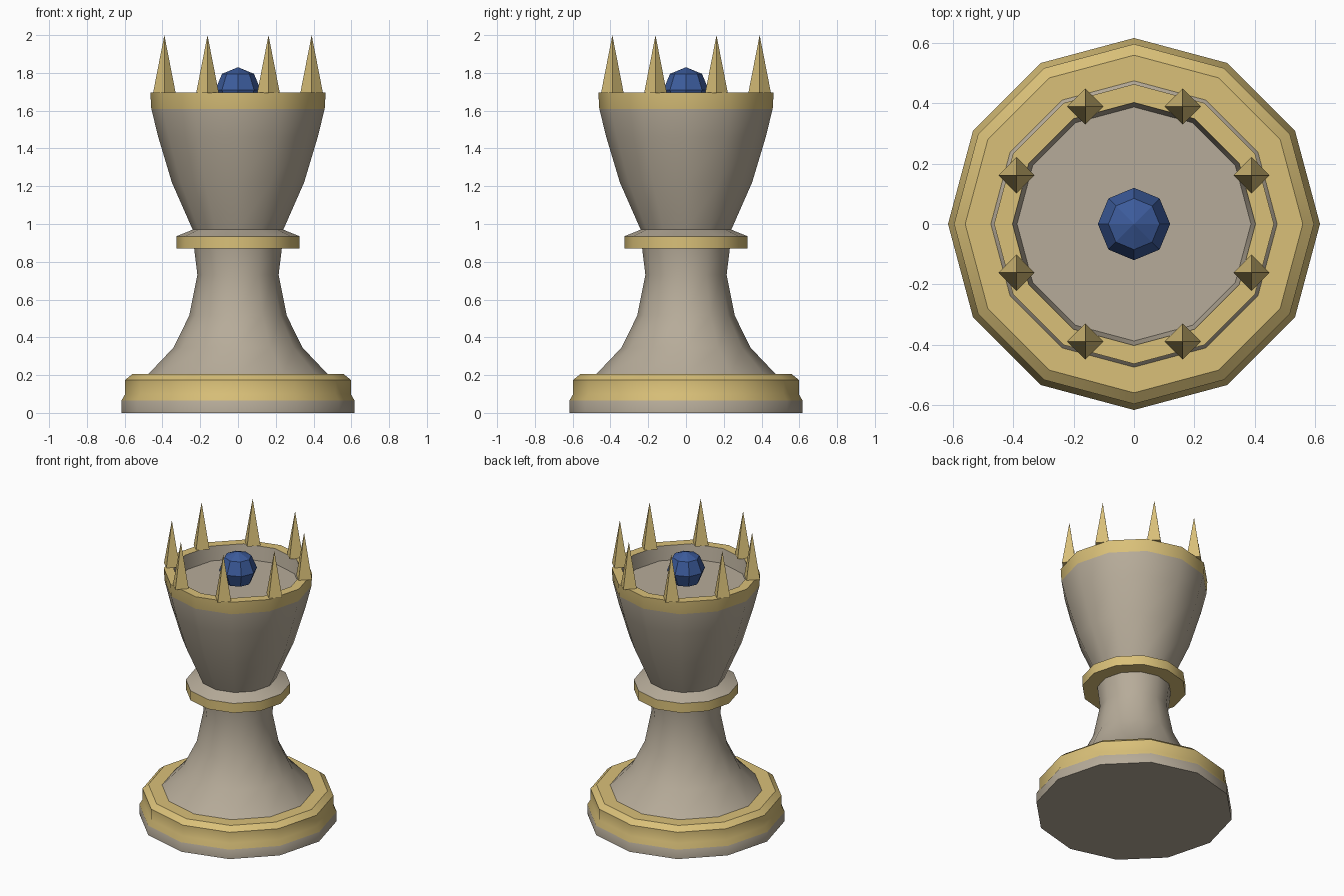
import bpy, bmesh, math

if "Cube" in bpy.data.objects:
    bpy.data.objects.remove(bpy.data.objects["Cube"])


def material(name, color):
    m = bpy.data.materials.new(name)
    m.diffuse_color = (*color, 1)
    m.use_nodes = True
    m.node_tree.nodes["Principled BSDF"].inputs["Base Color"].default_value = m.diffuse_color
    return m


stone = material("warm grey stone", (0.47, 0.41, 0.32))
gold = material("pale gold", (0.70, 0.53, 0.19))
blue = material("blue gem", (0.045, 0.105, 0.33))


def add_object(name, bm, mats):
    bmesh.ops.recalc_face_normals(bm, faces=bm.faces)
    mesh = bpy.data.meshes.new(name)
    bm.to_mesh(mesh)
    bm.free()
    for m in mats:
        mesh.materials.append(m)
    ob = bpy.data.objects.new(name, mesh)
    bpy.context.collection.objects.link(ob)
    return ob


def lathe(name, profile, sides=12):
    """Turn (radius, z, colour of the band to the next point) around z."""
    bm = bmesh.new()
    rings = []
    for r, z, _ in profile:
        rings.append([bm.verts.new((r * math.cos(2 * math.pi * i / sides),
                                    r * math.sin(2 * math.pi * i / sides), z))
                      for i in range(sides)])
    for k in range(len(rings) - 1):
        a, b = rings[k], rings[k + 1]
        for i in range(sides):
            j = (i + 1) % sides
            bm.faces.new((a[i], a[j], b[j], b[i])).material_index = profile[k][2]
    bm.faces.new(rings[0][::-1]).material_index = 0
    bm.faces.new(rings[-1]).material_index = 0
    ob = add_object(name, bm, [stone, gold])
    bpy.ops.object.select_all(action='DESELECT')
    ob.select_set(True)
    bpy.context.view_layer.objects.active = ob
    bpy.ops.object.shade_smooth_by_angle(angle=math.radians(35))
    return ob


# Turned body: base, stem, collar and hollow cup (0 = stone, 1 = gold)
lathe("turned_body", [
    (0.617, 0.0, 0), (0.617, 0.065, 1), (0.597, 0.10, 1), (0.597, 0.175, 1),
    (0.56, 0.205, 1), (0.475, 0.205, 0), (0.342, 0.345, 0), (0.258, 0.515, 0),
    (0.215, 0.73, 0), (0.232, 0.87, 1), (0.326, 0.87, 1), (0.326, 0.935, 0),
    (0.24, 0.97, 0), (0.35, 1.22, 0), (0.422, 1.46, 0), (0.459, 1.61, 1),
    (0.464, 1.695, 1), (0.403, 1.695, 0), (0.388, 1.60, 0)])

# Crown spikes: eight square pyramids standing on the rim
for n in range(8):
    a = math.radians(22.5 + 45 * n)
    bm = bmesh.new()
    bmesh.ops.create_cone(bm, cap_ends=True, segments=4, radius1=0.06,
                          radius2=0, depth=0.307)
    ob = add_object(f"crown_spike_{n + 1}", bm, [gold])
    ob.location = (0.422 * math.cos(a), 0.422 * math.sin(a), 1.8465)

# Faceted gem resting in the cup
bm = bmesh.new()
bmesh.ops.create_uvsphere(bm, u_segments=8, v_segments=4, radius=0.12)
add_object("gem", bm, [blue]).location = (0, 0, 1.71)
